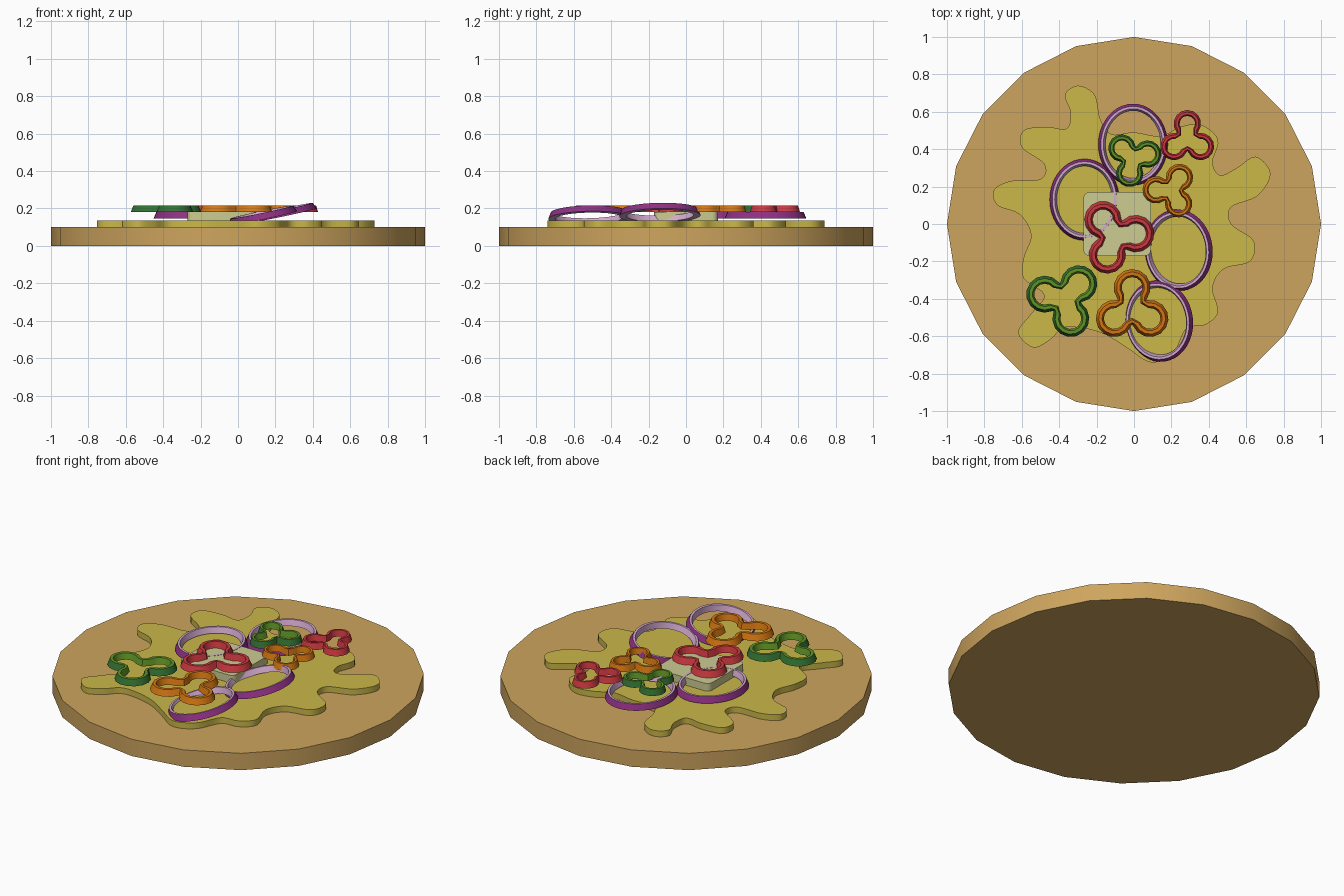
import bpy, bmesh, math
from mathutils import Vector

if "Cube" in bpy.data.objects:
    bpy.data.objects.remove(bpy.data.objects["Cube"])


def material(name, r, g, b):
    """Flat colour given as 8-bit sRGB, stored as linear."""
    lin = [((c / 255 + 0.055) / 1.055) ** 2.4 for c in (r, g, b)] + [1]
    m = bpy.data.materials.new(name)
    m.use_nodes = True
    m.diffuse_color = lin
    m.node_tree.nodes["Principled BSDF"].inputs["Base Color"].default_value = lin
    return m


CRUST = material("crust tan", 206, 165, 94)
SAUCE = material("sauce yellow", 203, 184, 74)
CHEESE = material("pale cheese", 205, 204, 145)
PURPLE = material("onion purple", 142, 48, 130)
LILAC = material("onion lilac", 212, 170, 208)
RED = material("pepper red", 205, 57, 64)
ORANGE = material("pepper orange", 212, 118, 18)
GREEN_SKIN = material("pepper dark green", 50, 112, 50)
GREEN_FLESH = material("pepper leaf green", 96, 148, 38)


def finish(bm, name, mats, angle=35):
    bmesh.ops.recalc_face_normals(bm, faces=bm.faces)
    mesh = bpy.data.meshes.new(name)
    bm.to_mesh(mesh)
    bm.free()
    for m in mats:
        mesh.materials.append(m)
    ob = bpy.data.objects.new(name, mesh)
    bpy.context.collection.objects.link(ob)
    bpy.ops.object.select_all(action='DESELECT')
    bpy.context.view_layer.objects.active = ob
    ob.select_set(True)
    bpy.ops.object.shade_smooth_by_angle(angle=math.radians(angle))
    return ob


def slab(name, outline, z0, z1, mat):
    """Closed flat outline raised into a plate."""
    bm = bmesh.new()
    base = bm.faces.new([bm.verts.new((x, y, z0)) for x, y in outline])
    res = bmesh.ops.extrude_face_region(bm, geom=[base], use_keep_orig=True)
    top = [v for v in res["geom"] if isinstance(v, bmesh.types.BMVert)]
    bmesh.ops.translate(bm, verts=top, vec=(0, 0, z1 - z0))
    return finish(bm, name, [mat])


def band(name, loops, mats):
    """Closed band through matching loops; the first strip is the outer skin."""
    bm = bmesh.new()
    rows = [[bm.verts.new(p) for p in loop] for loop in loops]
    n = len(rows[0])
    for k, a in enumerate(rows):
        b = rows[(k + 1) % len(rows)]
        for i in range(n):
            j = (i + 1) % n
            f = bm.faces.new((a[i], a[j], b[j], b[i]))
            f.material_index = 0 if k == 0 else len(mats) - 1
    return finish(bm, name, mats)


def smooth_outline(points, steps=5):
    """Closed curve running through the points."""
    pts = [Vector(p) / 100 for p in points]
    n, out = len(pts), []
    for i in range(n):
        a, b, c, d = (pts[(i + k) % n] for k in (-1, 0, 1, 2))
        for s in range(steps):
            t = s / steps
            out.append((2 * b + (c - a) * t + (2 * a - 5 * b + 4 * c - d) * t * t
                        + (3 * b - a - 3 * c + d) * t ** 3) / 2)
    return out


# Crust disc with twenty sides
disc = [(math.sin(math.tau * i / 20), math.cos(math.tau * i / 20)) for i in range(20)]
slab("crust", disc, 0, 0.1, CRUST)

# Sauce splash, outline in hundredths
splash = [(-30, 74), (-21, 69), (-18, 56), (-12, 48), (0, 49), (14, 47), (25, 52),
          (36, 53), (45, 45), (42, 33), (46, 26), (55, 30), (65, 36), (73, 27),
          (66, 15), (52, 9), (52, 0), (64, -9), (62, -20), (48, -24), (42, -34),
          (45, -47), (38, -54), (28, -56), (21, -69), (9, -74), (-4, -66),
          (-18, -58), (-36, -55), (-45, -62), (-54, -66), (-62, -58), (-55, -48),
          (-48, -38), (-59, -29), (-59, -18), (-55, -6), (-61, 5), (-73, 10),
          (-75, 18), (-66, 23), (-50, 24), (-48, 32), (-60, 41), (-59, 50),
          (-47, 52), (-36, 51), (-34, 60), (-37, 69)]
slab("sauce", smooth_outline(splash), 0.1, 0.135, SAUCE)

# Cheese square with rounded corners
square = []
for k, (sx, sy) in enumerate([(1, 1), (-1, 1), (-1, -1), (1, -1)]):
    for i in range(5):
        a = math.pi / 2 * (k + i / 4)
        square.append((-0.09 + sx * 0.15 + 0.03 * math.cos(a),
                       sy * 0.14 + 0.03 * math.sin(a)))
slab("cheese", square, 0.135, 0.18, CHEESE)


# Onion rings: tapered oval bands, two of them tilted
def onion_ring(name, x, y, z, tilt=0, turn=0):
    loops = []
    for inset, h in ((0, -0.017), (0.014, 0.017), (0.027, 0.017), (0.038, -0.017)):
        loops.append([((0.186 - inset) * math.cos(math.tau * i / 40),
                       (0.218 - inset) * math.sin(math.tau * i / 40), h)
                      for i in range(40)])
    ob = band(name, loops, [PURPLE, LILAC])
    ob.location = x, y, z
    ob.rotation_euler = 0, math.radians(-tilt), math.radians(turn)


onion_ring("onion_ring_back", -0.005, 0.425, 0.164)
onion_ring("onion_ring_right", -0.265, 0.13, 0.164)
onion_ring("onion_ring_left", 0.235, -0.14, 0.178, 12, 6)
onion_ring("onion_ring_front", 0.13, -0.52, 0.164, 12, 8)


# Pepper slices: three-lobed bands
def trefoil(lobe, notch, z, size, reach=0.11, spread=128):
    pts = []
    for k in range(3):
        turn = math.tau * k / 3
        for i in range(11):
            a = math.radians(spread * (i / 5 - 1))
            x, y = reach + lobe * math.cos(a), lobe * math.sin(a)
            pts.append((size * (x * math.cos(turn) - y * math.sin(turn)),
                        size * (x * math.sin(turn) + y * math.cos(turn)), z))
        a = turn + math.pi / 3
        pts.append((size * notch * math.cos(a), size * notch * math.sin(a), z))
    return pts


def pepper(name, x, y, turn, size, mats):
    loops = [trefoil(0.099, 0.088, 0, size), trefoil(0.084, 0.077, 0.036, size),
             trefoil(0.066, 0.062, 0.036, size), trefoil(0.056, 0.052, 0, size)]
    ob = band(name, loops, mats)
    ob.location = x, y, 0.18
    ob.rotation_euler.z = math.radians(turn)


GREEN = [GREEN_SKIN, GREEN_FLESH]
pepper("red_pepper_large", -0.1, -0.065, 7, 1, [RED])
pepper("red_pepper_small", 0.285, 0.455, 90, 0.74, [RED])
pepper("orange_pepper_large", -0.01, -0.45, 90, 1, [ORANGE])
pepper("orange_pepper_small", 0.2, 0.18, 58, 0.74, [ORANGE])
pepper("green_pepper_large", -0.37, -0.4, 47, 1, GREEN)
pepper("green_pepper_small", -0.005, 0.35, 17, 0.74, GREEN)
